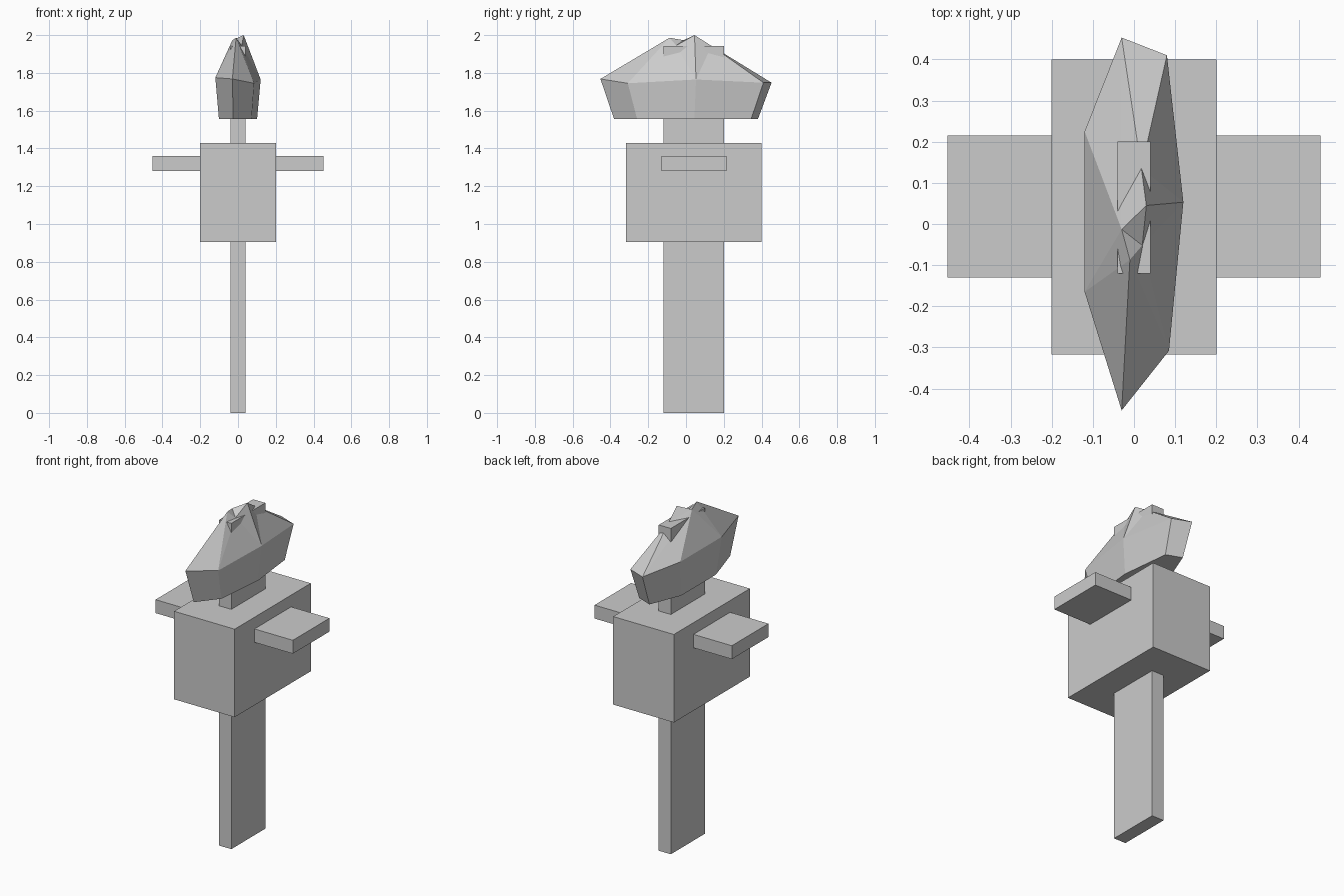
import bpy
import bmesh

if "Cube" in bpy.data.objects:
    bpy.data.objects.remove(bpy.data.objects["Cube"])

# Single flat grey for every part
grey = bpy.data.materials.new("plain_grey")
grey.diffuse_color = (0.6, 0.6, 0.6, 1.0)
grey.use_nodes = True
grey.node_tree.nodes["Principled BSDF"].inputs["Base Color"].default_value = grey.diffuse_color


def finish(bm, name):
    """Turn a bmesh into a flat-shaded grey object."""
    bmesh.ops.recalc_face_normals(bm, faces=bm.faces)
    mesh = bpy.data.meshes.new(name)
    bm.to_mesh(mesh)
    bm.free()
    mesh.materials.append(grey)
    obj = bpy.data.objects.new(name, mesh)
    bpy.context.collection.objects.link(obj)
    return obj


def box(name, lo, hi):
    """Axis-aligned box between two corners."""
    bm = bmesh.new()
    bmesh.ops.create_cube(bm, size=1)
    for v in bm.verts:
        v.co = [(a + b) / 2 + c * (b - a) for a, b, c in zip(lo, hi, v.co)]
    return finish(bm, name)


# Post running from the ground up through the head
box("post", (-0.04, -0.12, 0), (0.04, 0.2, 1.943))
# Body block and crossbar arms
box("body", (-0.2, -0.317, 0.905), (0.2, 0.4, 1.43))
box("arms", (-0.453, -0.13, 1.28), (0.453, 0.215, 1.36))

# Head: flat base ring, wider brim ring, and a crumpled faceted crown
brim = [(-0.03, -0.453, 1.768), (0.085, -0.308, 1.745), (0.12, 0.053, 1.765),
        (0.08, 0.41, 1.748), (-0.03, 0.453, 1.748), (-0.12, 0.225, 1.775),
        (-0.12, -0.165, 1.775)]
crown = {"front_peak": (-0.01, -0.087, 1.986), "back_peak": (0.03, 0.045, 2.0),
         "saddle": (-0.03, -0.013, 1.973), "notch": (0.02, -0.052, 1.945),
         "ridge": (0.018, 0.135, 1.943)}

bm = bmesh.new()
top = [bm.verts.new(p) for p in brim]
base = [bm.verts.new((x * 0.84, y * 0.84, 1.555)) for x, y, z in brim]
A, B, C, D, F = [bm.verts.new(p) for p in crown.values()]
n = len(top)
for i in range(n):
    j = (i + 1) % n
    bm.faces.new((base[i], base[j], top[j], top[i]))
bm.faces.new(base[::-1])
r = top
for tri in [(r[0], r[1], A), (r[1], D, A), (r[1], r[2], D), (r[2], B, D),
            (r[2], r[3], F), (r[2], F, B), (r[3], r[4], F), (r[4], r[5], C),
            (r[4], C, F), (F, C, B), (C, D, B), (C, A, D),
            (r[5], r[6], C), (r[6], A, C), (r[6], r[0], A)]:
    bm.faces.new(tri)
finish(bm, "head")
